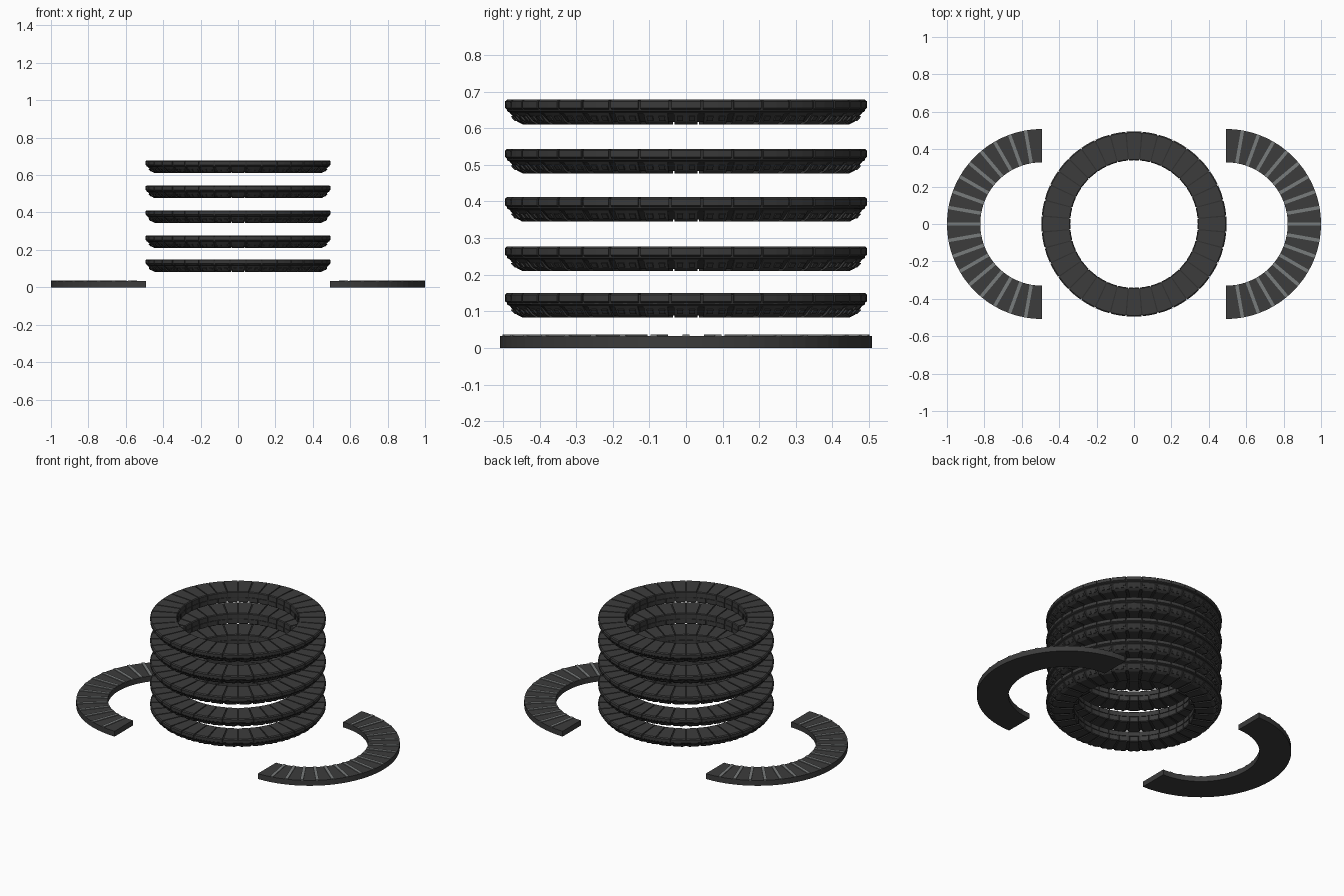
import bpy, bmesh
from math import radians, cos, sin

if "Cube" in bpy.data.objects:
    bpy.data.objects.remove(bpy.data.objects["Cube"], do_unlink=True)


def material(name, rgb):
    m = bpy.data.materials.new(name)
    m.use_nodes = True
    m.diffuse_color = (*rgb, 1)
    m.node_tree.nodes["Principled BSDF"].inputs["Base Color"].default_value = (*rgb, 1)
    return m


charcoal = material("charcoal", (0.045, 0.045, 0.045))
seam_grey = material("seam grey", (0.03, 0.03, 0.03))
steel = material("rib grey", (0.19, 0.2, 0.2))


def sweep(bm, profile, start, end, steps):
    """Sweep a closed (radius, z) profile around z between two angles."""
    closed = end - start >= 360
    rows = []
    for i in range(steps if closed else steps + 1):
        a = radians(start + (end - start) * i / steps)
        rows.append([bm.verts.new((r * cos(a), r * sin(a), z)) for r, z in profile])
    n = len(profile)
    for i in range(steps):
        p, q = rows[i], rows[(i + 1) % len(rows)]
        for j in range(n):
            k = (j + 1) % n
            bm.faces.new((p[j], q[j], q[k], p[k]))
    if not closed:
        bm.faces.new(rows[0])
        bm.faces.new(rows[-1][::-1])


def finish(bm, name, mat, location):
    bmesh.ops.recalc_face_normals(bm, faces=bm.faces)
    mesh = bpy.data.meshes.new(name)
    bm.to_mesh(mesh)
    bm.free()
    mesh.materials.append(mat)
    ob = bpy.data.objects.new(name, mesh)
    ob.location = location
    bpy.context.collection.objects.link(ob)
    return ob


# Ring cross-sections: recessed core, upper tread plate, lower bevelled plate
core = [(0.345, 0.006), (0.45, 0.006), (0.475, 0.028), (0.489, 0.036),
        (0.489, 0.063), (0.345, 0.063)]
upper = [(0.341, 0.036), (0.483, 0.036), (0.494, 0.044), (0.495, 0.062),
         (0.489, 0.067), (0.346, 0.067), (0.341, 0.063)]
lower = [(0.341, 0.004), (0.346, 0.0), (0.447, 0.0), (0.462, 0.008),
         (0.481, 0.031), (0.341, 0.031)]
lug = [(0.455, 0.009), (0.468, 0.009), (0.479, 0.021), (0.47, 0.024)]

# Five stacked rings, each of 36 plates with open seams
for n, z in enumerate((0.083, 0.21, 0.345, 0.477, 0.611), 1):
    bm = bmesh.new()
    sweep(bm, core, 0, 360, 72)
    finish(bm, f"ring_core_{n}", seam_grey, (0, 0, z))

    bm = bmesh.new()
    for a in range(0, 360, 10):
        sweep(bm, upper, a - 4.6, a + 4.6, 2)
        sweep(bm, lower, a - 4.0, a + 4.0, 2)
        for side in (-2, 2):
            sweep(bm, lug, a + side - 1, a + side + 1, 1)
    finish(bm, f"ring_plates_{n}", charcoal, (0, 0, z))

# Two half-ring tracks on the ground with raised radial ribs
base = [(0.33, 0), (0.508, 0), (0.508, 0.033), (0.33, 0.033)]
for side, name in ((1, "left"), (-1, "right")):
    facing = 0 if side > 0 else 180
    bm = bmesh.new()
    sweep(bm, base, facing - 90, facing + 90, 36)
    finish(bm, f"{name}_track_base", charcoal, (side * 0.492, 0, 0))

    bm = bmesh.new()
    for a in range(-80, 81, 10):
        box = bmesh.ops.create_cube(bm, size=1)["verts"]
        bmesh.ops.scale(bm, vec=(0.176, 0.018, 0.006), verts=box)
        bmesh.ops.translate(bm, vec=(0.419, 0, 0.034), verts=box)
        t = radians(facing + a)
        for v in box:
            x, y = v.co.x, v.co.y
            v.co.x, v.co.y = x * cos(t) - y * sin(t), x * sin(t) + y * cos(t)
    finish(bm, f"{name}_track_ribs", steel, (side * 0.492, 0, 0))
